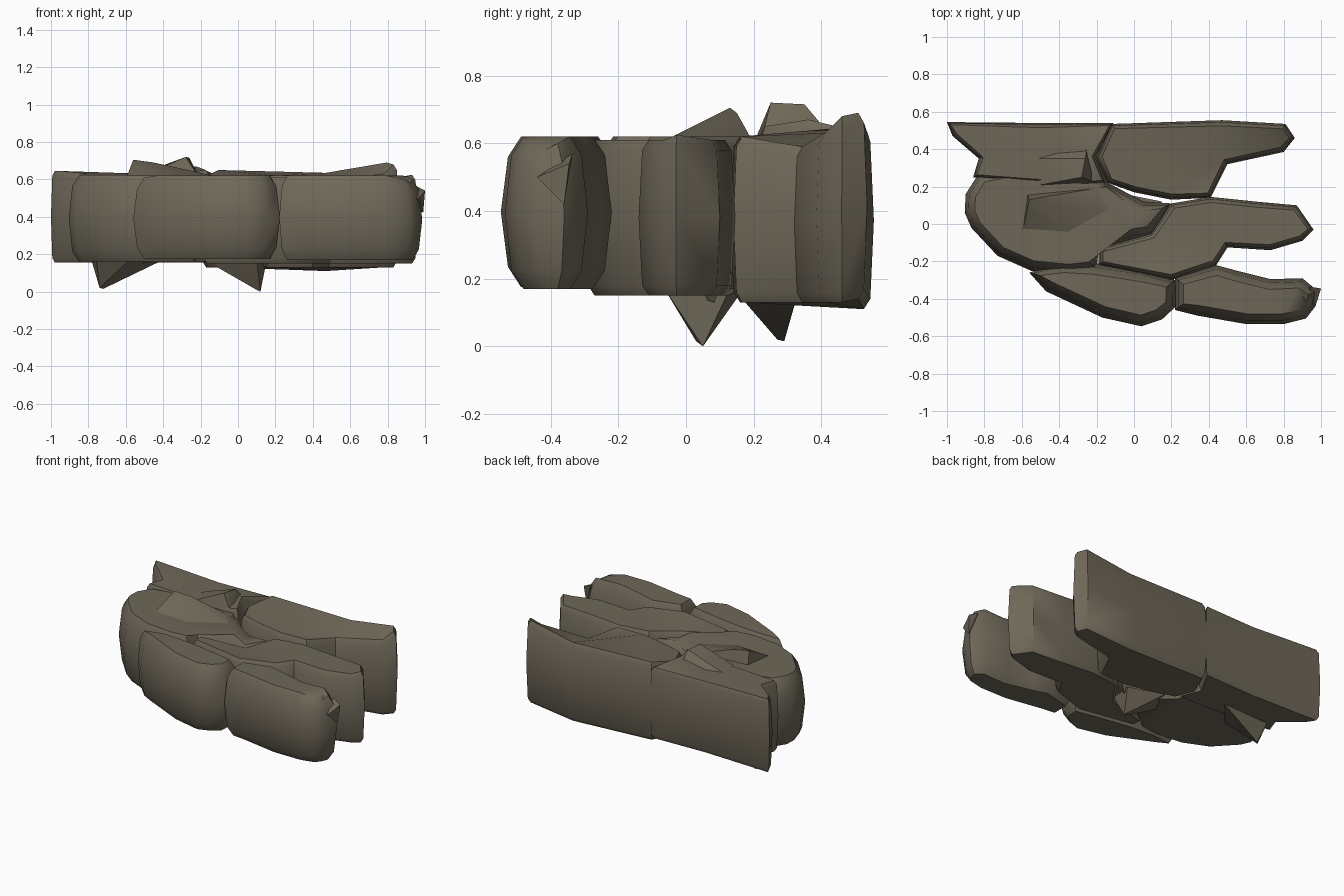
import bpy, bmesh
from mathutils import Vector

if "Cube" in bpy.data.objects:
    bpy.data.objects.remove(bpy.data.objects["Cube"])

mat = bpy.data.materials.new("weathered brown")
mat.diffuse_color = (0.158, 0.137, 0.099, 1)
mat.use_nodes = True
mat.node_tree.nodes["Principled BSDF"].inputs["Base Color"].default_value = mat.diffuse_color


def finish(name, bm, angle=0.75):
    bmesh.ops.recalc_face_normals(bm, faces=bm.faces)
    me = bpy.data.meshes.new(name)
    bm.to_mesh(me)
    bm.free()
    me.materials.append(mat)
    ob = bpy.data.objects.new(name, me)
    bpy.context.collection.objects.link(ob)
    bpy.ops.object.select_all(action='DESELECT')
    ob.select_set(True)
    bpy.context.view_layer.objects.active = ob
    bpy.ops.object.shade_smooth_by_angle(angle=angle)
    return ob


def slab(name, pts, zb, zt, rim=0.05, tops={}, bottoms={}):
    """Upright lump: plan outline with bulged walls and rounded rims."""
    n = len(pts)
    P = [Vector(p) for p in pts]
    area = sum(P[i - 1].cross(P[i]) for i in range(n))
    s = 1 if area > 0 else -1
    inward = []
    for i in range(n):
        a = (P[i] - P[i - 1]).normalized()
        b = (P[(i + 1) % n] - P[i]).normalized()
        m = a + b
        if m.length < 0.2:
            m = a
        m.normalize()
        inward.append(Vector((-m.y, m.x)) * s)
    bm = bmesh.new()
    rings = []
    for f, inset, dz in ((0, 1, 0), (0, .35, 1), (.5, 0, 0), (1, .35, -1), (1, 1, 0)):
        ring = []
        for i in range(n):
            lo, hi = bottoms.get(i, zb), tops.get(i, zt)
            q = P[i] + inward[i] * inset * rim
            ring.append(bm.verts.new((q.x, q.y, lo + (hi - lo) * f + dz * rim)))
        rings.append(ring)
    for a, b in zip(rings, rings[1:]):
        for i in range(n):
            j = (i + 1) % n
            bm.faces.new((a[i], a[j], b[j], b[i]))
    caps = [bm.faces.new(rings[0]), bm.faces.new(rings[-1])]
    bmesh.ops.triangulate(bm, faces=caps)
    return finish(name, bm)


def shard(name, pts):
    """Faceted chip made as the hull of a few points."""
    bm = bmesh.new()
    for p in pts:
        bm.verts.new(p)
    bmesh.ops.convex_hull(bm, input=bm.verts)
    return finish(name, bm, 0.5)


# Central mass with the rounded left lobe
slab("central_body",
     [(-.83, .27), (-.9, .16), (-.905, .06), (-.87, -.02), (-.73, -.17), (-.55, -.25),
      (-.35, -.27), (-.2, -.24), (-.19, -.14), (0, -.08), (.1, -.06), (.2, .11),
      (.05, .12), (-.14, .22), (-.2, .36), (-.6, .32)],
     .16, .62, .055, {10: .57, 11: .58, 12: .59}, {11: .13, 12: .13})

# Back row: left block and right finger
slab("back_left_block",
     [(-1, .545), (-.97, .47), (-.83, .35), (-.86, .25), (-.6, .22), (-.3, .2),
      (-.15, .22), (-.2, .36), (-.11, .54), (-.5, .54)],
     .155, .63, .025, {0: .645, 1: .645, 7: .67, 6: .65})
slab("back_right_finger",
     [(-.12, .535), (-.2, .36), (-.14, .22), (0, .17), (.2, .13), (.41, .14),
      (.5, .32), (.8, .385), (.86, .46), (.81, .535), (.47, .555)],
     .13, .62, .03, {6: .59, 7: .63, 8: .68, 9: .69, 10: .635, 0: .65}, {9: .14, 10: .11})

# Middle finger
slab("middle_finger",
     [(.09, -.05), (.2, .11), (.41, .145), (.65, .12), (.87, .1), (.96, -.03),
      (.9, -.09), (.73, -.14), (.5, -.125), (.44, -.22), (.2, -.3), (-.19, -.22), (-.19, -.13)],
     .15, .61, .03, {5: .625, 6: .61, 0: .58})

# Front row: centre block and right finger
slab("front_centre_block",
     [(-.56, -.26), (-.47, -.36), (-.17, -.5), (.04, -.547), (.15, -.51), (.225, -.44),
      (.22, -.3), (.05, -.25), (-.2, -.21), (-.38, -.2)],
     .175, .62, .06, {0: .61})
slab("front_right_finger",
     [(.22, -.29), (.22, -.46), (.34, -.49), (.6, -.535), (.8, -.535), (.92, -.505),
      (.97, -.44), (.985, -.36), (.9, -.29), (.73, -.295), (.55, -.25), (.44, -.22)],
     .17, .62, .055, {5: .6, 6: .58, 7: .6})
shard("fingertip_chip", [(1, -.345, .54), (.94, -.335, .57), (.97, -.44, .5),
                         (.99, -.36, .42), (.9, -.4, .5)])

# Raised crests on top
shard("top_crest_front", [(-.57, .08, .68), (-.56, .13, .705), (-.45, .15, .69), (-.6, -.06, .6),
                          (-.57, .16, .6), (-.1, .06, .6), (.05, .05, .58), (-.15, .2, .6),
                          (-.3, -.08, .6)])
shard("top_crest_back", [(-.28, .25, .72), (-.26, .35, .715), (-.25, .36, .63), (-.2, .22, .6),
                         (-.55, .2, .6), (-.6, .35, .6), (-.25, .43, .62)])

# Pointed keels underneath
shard("keel_left", [(-.79, .32, .19), (-.43, .33, .155), (-.58, .14, .17), (-.74, .27, .02),
                    (-.72, .29, .015), (-.76, .16, .19)])
shard("keel_centre", [(-.18, 0, .17), (.1, -.07, .18), (.15, .12, .15), (-.1, .17, .17),
                      (.12, .05, 0), (.09, .03, .015)])
